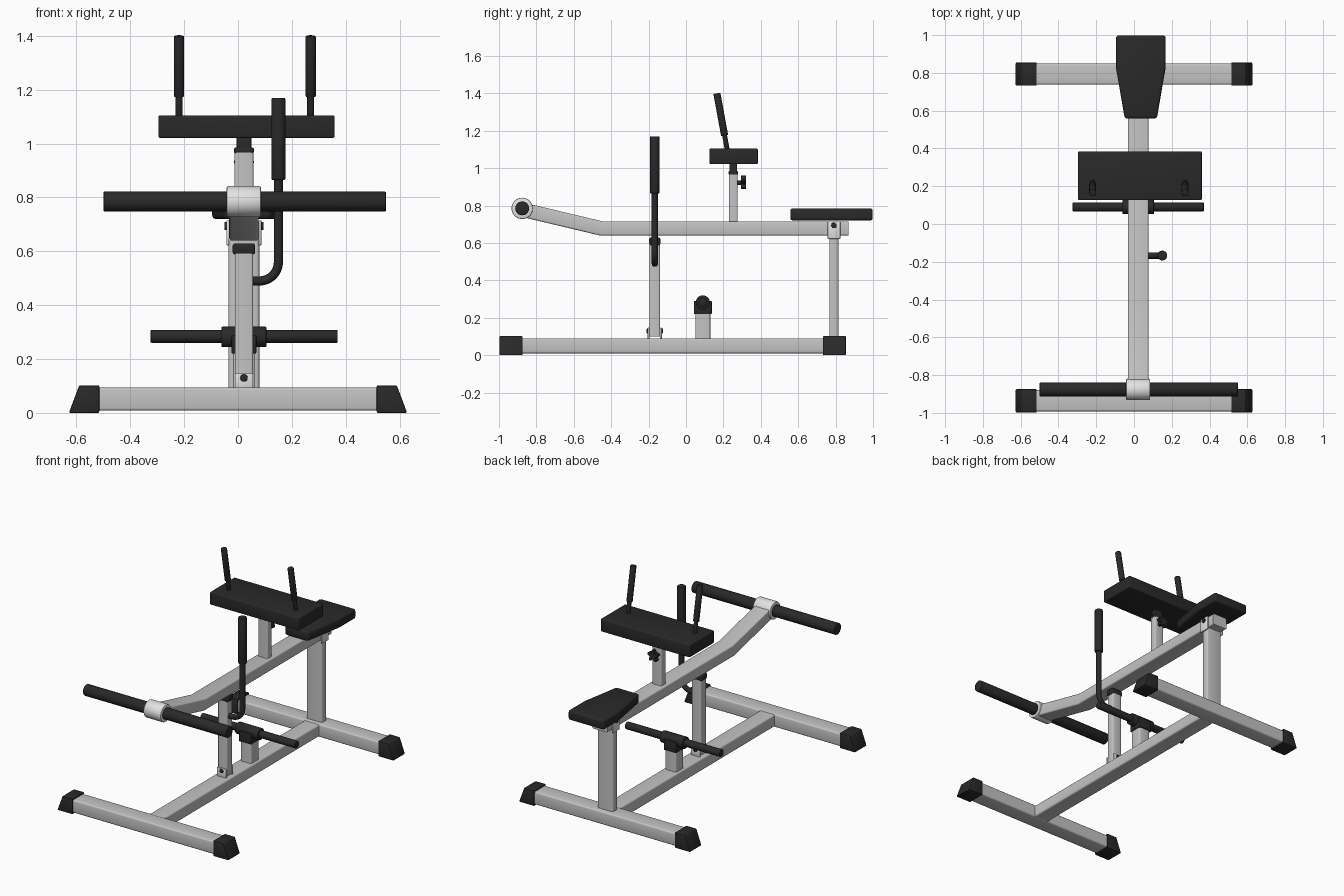
import bpy, bmesh, math
from mathutils import Vector

if "Cube" in bpy.data.objects:
    bpy.data.objects.remove(bpy.data.objects["Cube"])

CX = 0.022  # centre line of the frame


def material(name, v):
    m = bpy.data.materials.new(name)
    m.diffuse_color = (v, v, v, 1)
    m.use_nodes = True
    m.node_tree.nodes["Principled BSDF"].inputs["Base Color"].default_value = m.diffuse_color
    return m


STEEL = material("grey steel", 0.55)
LIGHT = material("light grey metal", 0.76)
BLACK = material("black rubber", 0.022)


def finish(name, bm, mat, bevel=0, segs=2, edge_ok=None):
    bmesh.ops.recalc_face_normals(bm, faces=bm.faces)
    if bevel:
        edges = [e for e in bm.edges if edge_ok is None or edge_ok(e)]
        bmesh.ops.bevel(bm, geom=edges, offset=bevel, segments=segs, profile=0.5, affect='EDGES')
    me = bpy.data.meshes.new(name)
    bm.to_mesh(me)
    bm.free()
    me.materials.append(mat)
    ob = bpy.data.objects.new(name, me)
    bpy.context.collection.objects.link(ob)
    smooth(ob)
    return ob


def smooth(ob):
    bpy.ops.object.select_all(action='DESELECT')
    ob.select_set(True)
    bpy.context.view_layer.objects.active = ob
    bpy.ops.object.shade_smooth_by_angle(angle=math.radians(35))


def box(name, lo, hi, mat, bevel=0.004, segs=2, along=None):
    """Box between two corners; 'along' bevels only the edges on that axis."""
    bm = bmesh.new()
    bmesh.ops.create_cube(bm, size=1)
    for v in bm.verts:
        v.co = Vector([(l + h) / 2 + c * (h - l) for l, h, c in zip(lo, hi, v.co)])
    ok = None
    if along is not None:
        ok = lambda e: abs((e.verts[0].co - e.verts[1].co).normalized()[along]) > 0.9
    return finish(name, bm, mat, bevel, segs, ok)


def rod(name, a, b, r, mat, bevel=0.004, n=28):
    """Cylinder from a to b with softened rims."""
    a, b = Vector(a), Vector(b)
    bm = bmesh.new()
    bmesh.ops.create_cone(bm, cap_ends=True, segments=n, radius1=r, radius2=r, depth=(b - a).length)
    rot = (b - a).to_track_quat('Z', 'Y')
    for v in bm.verts:
        v.co = rot @ v.co + (a + b) / 2
    rim = lambda e: any(len(f.verts) > 4 for f in e.link_faces)
    return finish(name, bm, mat, bevel, 2, rim)


def prism(name, pts, d, mat, bevel=0, segs=2, edge_ok=None):
    """Extrude a flat outline by the vector d."""
    bm = bmesh.new()
    f = bm.faces.new([bm.verts.new(p) for p in pts])
    g = bmesh.ops.extrude_face_region(bm, geom=[f])
    bmesh.ops.translate(bm, vec=d, verts=[v for v in g['geom'] if isinstance(v, bmesh.types.BMVert)])
    return finish(name, bm, mat, bevel, segs, edge_ok)


# Base frame: two cross beams with tapered rubber feet, one long beam
for side, y0, y1 in (("front", -0.995, -0.877), ("rear", 0.735, 0.852)):
    box(side + "_cross_beam", (-0.56, y0 + 0.003, 0.008), (0.56, y1 - 0.003, 0.094), STEEL, 0.01, 3, 0)
    for s, label in ((-1, "left"), (1, "right")):
        prism(f"{side}_{label}_foot",
              [(s * x, y0 - 0.003, z) for x, z in ((0.515, 0), (0.628, 0), (0.59, 0.102), (0.515, 0.102))],
              (0, y1 - y0 + 0.006, 0), BLACK, 0.005)
box("base_beam", (CX - 0.055, -0.885, 0.01), (CX + 0.055, 0.745, 0.09), STEEL, 0.01, 3, 1)

# Rear post and the bracket holding the upper beam
box("rear_post", (CX - 0.057, 0.766, 0.088), (CX + 0.057, 0.815, 0.64), STEEL, 0.01, 3, 2)
for s in (-1, 1):
    x = CX + s * 0.06
    box("pivot_plate", (x - 0.005, 0.757, 0.622), (x + 0.005, 0.825, 0.715), LIGHT, 0.003)
rod("pivot_bolt", (CX - 0.073, 0.791, 0.694), (CX + 0.073, 0.791, 0.694), 0.015, BLACK, 0.003, 16)

# Upper beam, bent up toward the roller
prism("upper_beam", [(CX - 0.055, y, z) for y, z in
                     ((0.87, 0.64), (0.87, 0.716), (-0.447, 0.716), (-0.86, 0.814), (-0.86, 0.735), (-0.46, 0.64))],
      (0.11, 0, 0), STEEL, 0.009, 3,
      lambda e: abs(e.verts[0].co.x - e.verts[1].co.x) < 0.01 and abs(e.verts[0].co.y - e.verts[1].co.y) > 0.1)

# Weight roller and its collar
rod("roller_collar", (CX - 0.064, -0.876, 0.785), (CX + 0.064, -0.876, 0.785), 0.057, LIGHT, 0.006, 40)
rod("roller_bar", (-0.5, -0.876, 0.785), (0.55, -0.876, 0.785), 0.037, BLACK, 0.005, 32)

# Stop post with bracket, bolt and cap
PY = -0.167
box("stop_post", (CX - 0.034, PY - 0.028, 0.1), (CX + 0.034, PY + 0.028, 0.6), STEEL, 0.007, 3, 2)
for s in (-1, 1):
    y = PY + s * 0.033
    box("stop_post_plate", (CX - 0.034, y - 0.005, 0.088), (CX + 0.034, y + 0.005, 0.147), LIGHT, 0.003)
rod("stop_post_bolt", (CX, PY - 0.043, 0.13), (CX, PY + 0.043, 0.13), 0.014, BLACK, 0.003, 16)
box("stop_post_cap", (CX - 0.042, PY - 0.03, 0.588), (CX + 0.042, PY + 0.03, 0.63), BLACK, 0.01, 3)

# Bent release lever with grip
R = 0.07
path = [(CX + 0.03, PY, 0.49)]
for i in range(11):
    t = math.pi / 2 * i / 10
    path.append((0.15 - R + R * math.sin(t), PY, 0.49 + R - R * math.cos(t)))
path.append((0.15, PY, 0.88))
cu = bpy.data.curves.new("release_lever", 'CURVE')
cu.dimensions = '3D'
cu.bevel_depth = 0.017
cu.bevel_resolution = 4
cu.use_fill_caps = True
sp = cu.splines.new('POLY')
sp.points.add(len(path) - 1)
for p, c in zip(sp.points, path):
    p.co = (*c, 1)
cu.materials.append(BLACK)
lever = bpy.data.objects.new("release_lever", cu)
bpy.context.collection.objects.link(lever)
bpy.ops.object.select_all(action='DESELECT')
lever.select_set(True)
bpy.context.view_layer.objects.active = lever
bpy.ops.object.convert(target='MESH')
smooth(bpy.context.view_layer.objects.active)
rod("lever_grip", (0.15, PY, 0.865), (0.15, PY, 1.17), 0.026, BLACK, 0.005)

# Foot rest: short post, saddle, collar and bar
FY = 0.09
box("foot_rest_post", (CX - 0.04, FY - 0.04, 0.085), (CX + 0.04, FY + 0.04, 0.24), STEEL, 0.008, 3, 2)
box("foot_rest_saddle", (CX - 0.046, FY - 0.048, 0.22), (CX + 0.046, FY + 0.048, 0.29), BLACK, 0.004)
rod("foot_rest_collar", (CX - 0.084, FY, 0.282), (CX + 0.084, FY, 0.282), 0.038, BLACK, 0.005)
rod("foot_rest_bar", (-0.325, FY, 0.284), (0.37, FY, 0.284), 0.024, BLACK, 0.004)

# Thigh pad post with sliding neck and star knob
TY = 0.253
box("pad_post", (CX - 0.035, TY - 0.023, 0.7), (CX + 0.035, TY + 0.023, 0.97), STEEL, 0.007, 3, 2)
box("pad_neck", (CX - 0.028, TY - 0.021, 0.95), (CX + 0.028, TY + 0.021, 1.03), BLACK, 0.005)
box("pad_neck_collar", (CX - 0.037, TY - 0.025, 0.965), (CX + 0.037, TY + 0.025, 0.985), BLACK, 0.005)
rod("knob_stem", (CX, TY, 0.922), (CX, 0.3, 0.922), 0.013, BLACK, 0.002, 16)
star = []
for i in range(40):
    t = 2 * math.pi * i / 40
    r = 0.031 + 0.009 * math.cos(5 * t)
    star.append((CX + r * math.sin(t), 0.295, 0.922 + r * math.cos(t)))
prism("star_knob", star, (0, 0.025, 0), BLACK)

# Thigh pad and its two leaning handles
box("thigh_pad", (-0.296, 0.126, 1.021), (0.359, 0.384, 1.105), BLACK, 0.007, 3)
for x in (-0.219, 0.27):
    foot, top = Vector((x, 0.222, 1.09)), Vector((x, 0.165, 1.4))
    rod("handle_rod", foot, foot.lerp(top, 0.4), 0.013, BLACK, 0.002, 20)
    rod("handle_grip", foot.lerp(top, 0.27), top, 0.019, BLACK, 0.004, 24)

# Seat, tapering toward the front
SX = 0.036
half = [(0.132, 0.998), (0.132, 0.83), (0.118, 0.75), (0.085, 0.558)]
outline = [(SX + w, y, 0.72) for w, y in half] + [(SX - w, y, 0.72) for w, y in reversed(half)]
prism("seat", outline, (0, 0, 0.065), BLACK, 0.014, 3)
